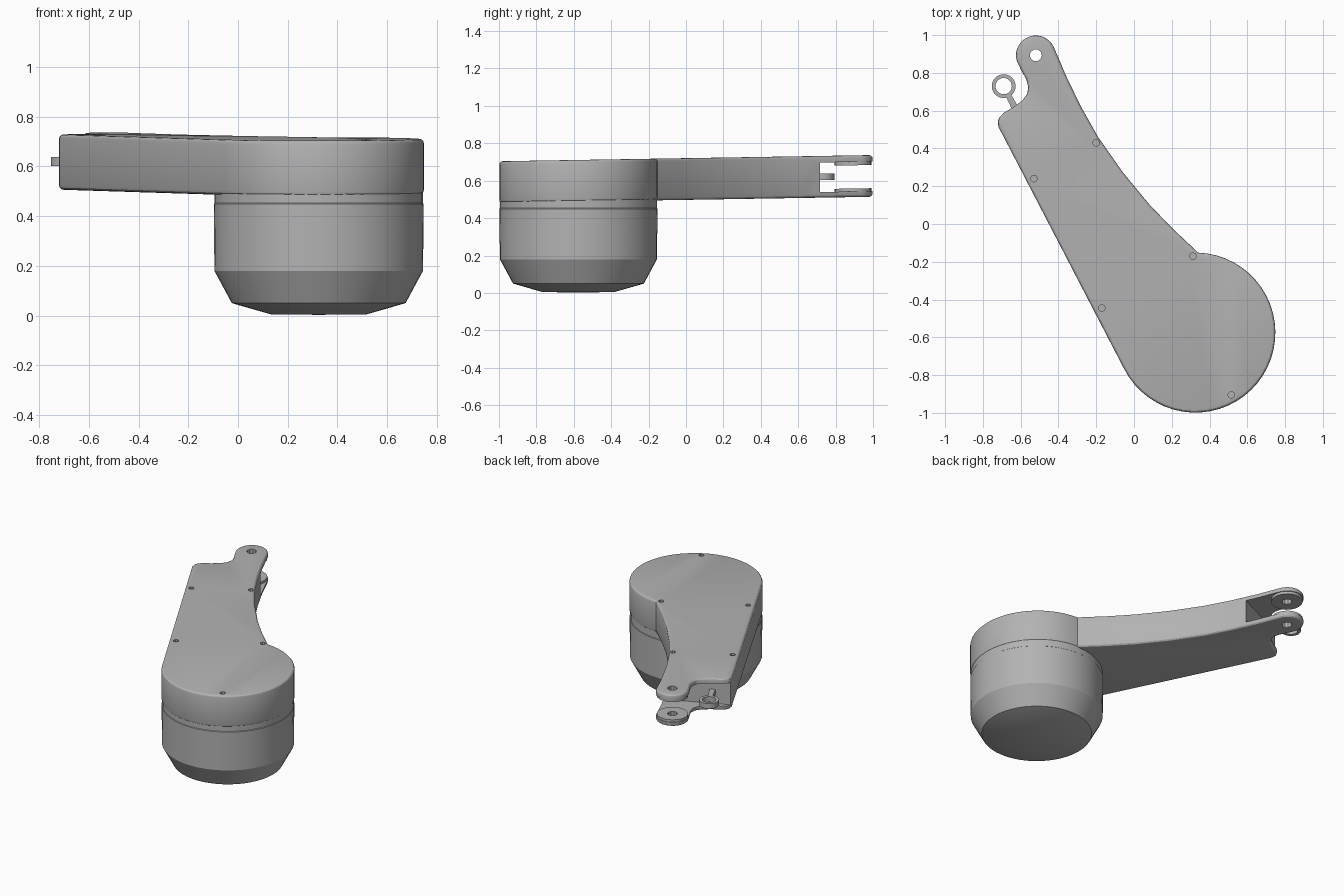
import bpy, bmesh
from math import cos, sin, radians, pi
from mathutils import Vector

cube = bpy.data.objects.get("Cube")
if cube:
    bpy.data.objects.remove(cube, do_unlink=True)

grey = bpy.data.materials.new("matte grey")
grey.use_nodes = True
COLOUR = (0.45, 0.45, 0.45, 1)
grey.diffuse_color = COLOUR
grey.node_tree.nodes["Principled BSDF"].inputs["Base Color"].default_value = COLOUR

DRUM = Vector((0.325, -0.575, 0))
LUG = Vector((-0.52, 0.893, 0))
RING = Vector((-0.69, 0.73, 0))


def finish(name, bm):
    bmesh.ops.recalc_face_normals(bm, faces=bm.faces)
    mesh = bpy.data.meshes.new(name)
    bm.to_mesh(mesh)
    bm.free()
    mesh.materials.append(grey)
    obj = bpy.data.objects.new(name, mesh)
    bpy.context.collection.objects.link(obj)
    return obj


def activate(obj):
    bpy.ops.object.select_all(action='DESELECT')
    obj.select_set(True)
    bpy.context.view_layer.objects.active = obj


def lathe(name, profile, centre, steps, closed=False):
    bm = bmesh.new()
    verts = [bm.verts.new(centre + Vector((r, 0, z))) for r, z in profile]
    edges = [bm.edges.new(pair) for pair in zip(verts, verts[1:])]
    if closed:
        edges.append(bm.edges.new((verts[-1], verts[0])))
    bmesh.ops.spin(bm, geom=verts + edges, cent=centre, axis=(0, 0, 1),
                   angle=2 * pi, steps=steps)
    bmesh.ops.remove_doubles(bm, verts=bm.verts, dist=0.0005)
    return finish(name, bm)


def prism(name, outline, low, high, bevel=0):
    """Extrude an outline, round its rims and tilt it gently along the arm."""
    bm = bmesh.new()
    base = bm.faces.new([bm.verts.new((x, y, low)) for x, y in outline])
    top = bmesh.ops.extrude_face_region(bm, geom=[base], use_keep_orig=True)
    for v in top["geom"]:
        if isinstance(v, bmesh.types.BMVert):
            v.co.z = high
    bmesh.ops.recalc_face_normals(bm, faces=bm.faces)
    if bevel:
        rims = [e for e in bm.edges if abs(e.verts[0].co.z - e.verts[1].co.z) < 1e-5]
        bmesh.ops.bevel(bm, geom=rims, offset=bevel, segments=3, profile=0.5,
                        affect='EDGES', clamp_overlap=True)
    for v in bm.verts:
        v.co.z += 0.0165 * (v.co.y - DRUM.y)
    return finish(name, bm)


def arc(centre, radius, start, end, count):
    angles = [radians(start + (end - start) * i / count) for i in range(count + 1)]
    return [(centre.x + radius * cos(a), centre.y + radius * sin(a)) for a in angles]


def cut(target, cutter):
    cutter.hide_render = True
    activate(target)
    mod = target.modifiers.new("cut", 'BOOLEAN')
    mod.operation, mod.solver, mod.object = 'DIFFERENCE', 'EXACT', cutter
    bpy.ops.object.modifier_apply(modifier=mod.name)
    bpy.data.objects.remove(cutter, do_unlink=True)


# Motor drum with a chamfered, shallow domed base
drum = lathe("drum", [(0, 0.003), (0.19, 0.004), (0.35, 0.05), (0.42, 0.18),
                      (0.4225, 0.45), (0.419, 0.453), (0.419, 0.54), (0, 0.54)],
             DRUM, 48)

# Arm housing: drum cap, tapering arm and narrow lug in one outline
right_edge = [(0.2, -0.02), (0.08, 0.105), (-0.06, 0.275), (-0.19, 0.46),
              (-0.28, 0.62), (-0.36, 0.785)]
neck = [(-0.6, 0.82), (-0.57, 0.765), (-0.56, 0.725), (-0.565, 0.69),
        (-0.59, 0.655), (-0.635, 0.62), (-0.685, 0.592), (-0.71, 0.568),
        (-0.721, 0.545), (-0.718, 0.515)]
outline = (arc(DRUM, 0.4235, 207.4, 448, 36) + right_edge
           + arc(LUG, 0.105, 22, 198, 14) + neck)
housing = prism("arm_housing", outline, 0.488, 0.711, 0.018)

# Open slot that splits the far end into a fork
cut(housing, prism("slot_cutter", [(-0.9, 0.455), (-0.2, 0.775), (-0.2, 1.2), (-0.9, 1.2)],
                   0.518, 0.676))

# Thicker pads inside the fork lugs
pads = [prism(name, arc(LUG, 0.1, 0, 342, 19), low, high)
        for name, low, high in (("lower_lug_pad", 0.512, 0.534),
                                ("upper_lug_pad", 0.658, 0.682))]

# Pivot hole through both lugs and pads
for part in [housing] + pads:
    cut(part, prism("pivot_cutter", arc(LUG, 0.032, 0, 324, 9), 0.4, 0.8))

# Small screw recesses in the lid
for x, y in ((-0.53, 0.24), (-0.2, 0.43), (0.312, -0.17), (-0.17, -0.445), (0.515, -0.905)):
    cut(housing, prism("screw_cutter", arc(Vector((x, y)), 0.018, 0, 315, 7), 0.685, 0.8))

# Cable ring and its stem, held in the slot
ring = lathe("cable_ring", [(0.043, 0.603), (0.063, 0.603), (0.063, 0.639), (0.043, 0.639)],
             RING, 28, True)
along, across = Vector((0.46, -0.888, 0)), Vector((0.888, 0.46, 0))
corners = [RING + along * d + across * w
           for d, w in ((0.052, -0.014), (0.2, -0.022), (0.2, 0.022), (0.052, 0.014))]
stem = prism("ring_stem", [(c.x, c.y) for c in corners], 0.583, 0.617)

for part in [drum, housing, ring, stem] + pads:
    activate(part)
    bpy.ops.object.shade_smooth_by_angle(angle=radians(24))
